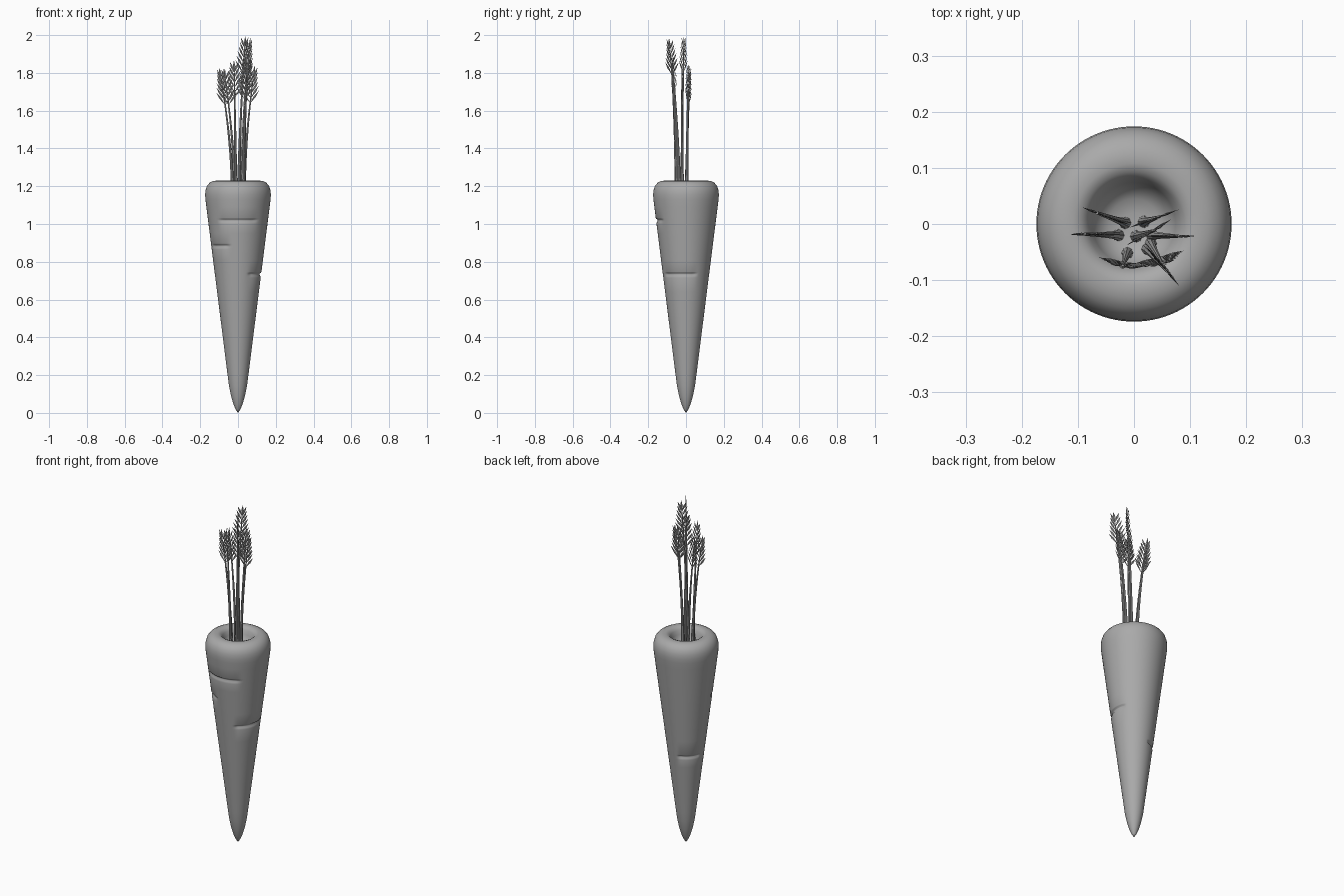
import bpy, bmesh, math
from mathutils import Vector

cube = bpy.data.objects.get("Cube")
if cube:
    bpy.data.objects.remove(cube)

grey = bpy.data.materials.new("plain_grey")
grey.use_nodes = True
tone = (0.4, 0.4, 0.4, 1)
grey.diffuse_color = tone
grey.node_tree.nodes["Principled BSDF"].inputs["Base Color"].default_value = tone


def finish(bm, name, angle):
    bmesh.ops.recalc_face_normals(bm, faces=bm.faces)
    mesh = bpy.data.meshes.new(name)
    bm.to_mesh(mesh)
    bm.free()
    mesh.materials.append(grey)
    obj = bpy.data.objects.new(name, mesh)
    bpy.context.collection.objects.link(obj)
    bpy.ops.object.select_all(action='DESELECT')
    obj.select_set(True)
    bpy.context.view_layer.objects.active = obj
    bpy.ops.object.shade_smooth_by_angle(angle=math.radians(angle))
    return obj


# Root: lathed profile with a hollow crown and shallow creases
# crease = height, start and end angle around the root
CREASES = [(1.02, -132, -48), (0.885, -165, -105), (0.735, -66, 30), (0.545, 96, 176)]
GROOVE = [(-0.02, 0), (-0.01, 0.003), (-0.003, 0.008), (0.003, 0.008), (0.007, 0.002), (0.012, 0)]


def side_radius(z):
    return 0.055 + (z - 0.2) * 0.1263


tip = [(0.012, 0.018), (0.024, 0.045), (0.037, 0.09), (0.048, 0.145)]
shoulder = [(0.174, 1.155), (0.172, 1.178), (0.165, 1.2), (0.151, 1.218), (0.132, 1.228),
            (0.108, 1.23), (0.093, 1.225), (0.082, 1.212), (0.074, 1.19), (0.064, 1.165),
            (0.045, 1.15), (0.02, 1.145)]
rows = [(r, z, 0, None) for r, z in tip]
side = [(z, 0, None) for z in (0.2, 0.3, 0.4, 0.48, 0.64, 0.81, 0.95, 1.09, 1.13)]
for crease in CREASES:
    side += [(crease[0] + dz, depth, crease) for dz, depth in GROOVE]
rows += [(side_radius(z), z, d, c) for z, d, c in sorted(side, key=lambda s: s[0])]
rows += [(r, z, 0, None) for r, z in shoulder]

SEGMENTS = 96
bm = bmesh.new()
rings = []
for r, z, depth, crease in rows:
    ring = []
    for i in range(SEGMENTS):
        deg = i * 360 / SEGMENTS - 180
        cut = 0
        if crease:
            inside = min(deg - crease[1], crease[2] - deg) / 10
            cut = depth * max(0, min(1, inside))
        a = math.radians(deg)
        ring.append(bm.verts.new(((r - cut) * math.cos(a), (r - cut) * math.sin(a), z)))
    rings.append(ring)
for low, high in zip(rings, rings[1:]):
    for i in range(SEGMENTS):
        j = (i + 1) % SEGMENTS
        bm.faces.new((low[i], low[j], high[j], high[i]))
for ring, z in ((rings[0], 0), (rings[-1], 1.145)):
    pole = bm.verts.new((0, 0, z))
    for i in range(SEGMENTS):
        bm.faces.new((ring[i], ring[(i + 1) % SEGMENTS], pole))
finish(bm, "root", 60)


# Leaves: tapering stalks carrying pairs of slim pointed leaflets
def tube(bm, path, radii, sides=8):
    loops = []
    for p, r in zip(path, radii):
        loops.append([bm.verts.new(p + Vector((r * math.cos(k * math.tau / sides),
                                               r * math.sin(k * math.tau / sides), 0)))
                      for k in range(sides)])
    for a, b in zip(loops, loops[1:]):
        for k in range(sides):
            m = (k + 1) % sides
            bm.faces.new((a[k], a[m], b[m], b[k]))
    bm.faces.new(loops[0])
    bm.faces.new(loops[-1])


def leaflet(bm, start, along, across, length, width):
    along = along.normalized()
    across = (across - along * across.dot(along)).normalized()
    normal = along.cross(across)
    middle = start + along * length * 0.55
    ends = [bm.verts.new(start), bm.verts.new(start + along * length)]
    belt = [bm.verts.new(middle + v) for v in
            (across * width, normal * width * 0.35, across * -width, normal * -width * 0.35)]
    for end in ends:
        for k in range(4):
            bm.faces.new((end, belt[k], belt[(k + 1) % 4]))


def leaf(name, base, top, turn):
    foot = Vector((base[0], base[1], 1.14))
    head = Vector(top) - Vector((0, 0, 0.07))
    spread = Vector((math.cos(math.radians(turn)), math.sin(math.radians(turn)), 0))
    bm = bmesh.new()

    def at(t):
        p = foot.lerp(head, t)
        sway = t ** 1.7
        p.x = foot.x + (head.x - foot.x) * sway
        p.y = foot.y + (head.y - foot.y) * sway
        return p

    steps = [k / 10 for k in range(11)]
    tube(bm, [at(t) for t in steps], [0.011 - 0.008 * t ** 0.6 for t in steps])
    span = head.z - foot.z
    for k in range(6):
        t = 1 - k * 0.026 / span
        size = 0.062 + 0.004 * k
        for sign in (-1, 1):
            leaflet(bm, at(t), spread * sign * (0.4 + 0.06 * k) + Vector((0, 0, 1)),
                    spread, size, 0.006)
    leaflet(bm, at(0.99), at(1) - at(0.9), spread, 0.075, 0.007)
    finish(bm, name, 30)


LEAVES = [
    ("leaf_far_right", (-0.028, -0.02), (-0.088, -0.018, 1.83), 0),
    ("leaf_far_left", (0.032, -0.02), (0.08, -0.022, 1.84), 0),
    ("leaf_back_right", (-0.016, 0.002), (-0.066, 0.02, 1.83), 160),
    ("leaf_back_left", (0.018, 0.004), (0.043, 0.012, 1.86), 20),
    ("leaf_front_left", (0.024, -0.045), (0.06, -0.085, 1.99), -50),
    ("leaf_front_middle", (0.03, -0.035), (0.05, -0.07, 1.9), 15),
    ("leaf_front_right", (-0.012, -0.052), (-0.02, -0.075, 1.87), -10),
    ("leaf_middle", (0.004, -0.022), (0.035, -0.012, 2.0), 30),
]
for spec in LEAVES:
    leaf(*spec)
